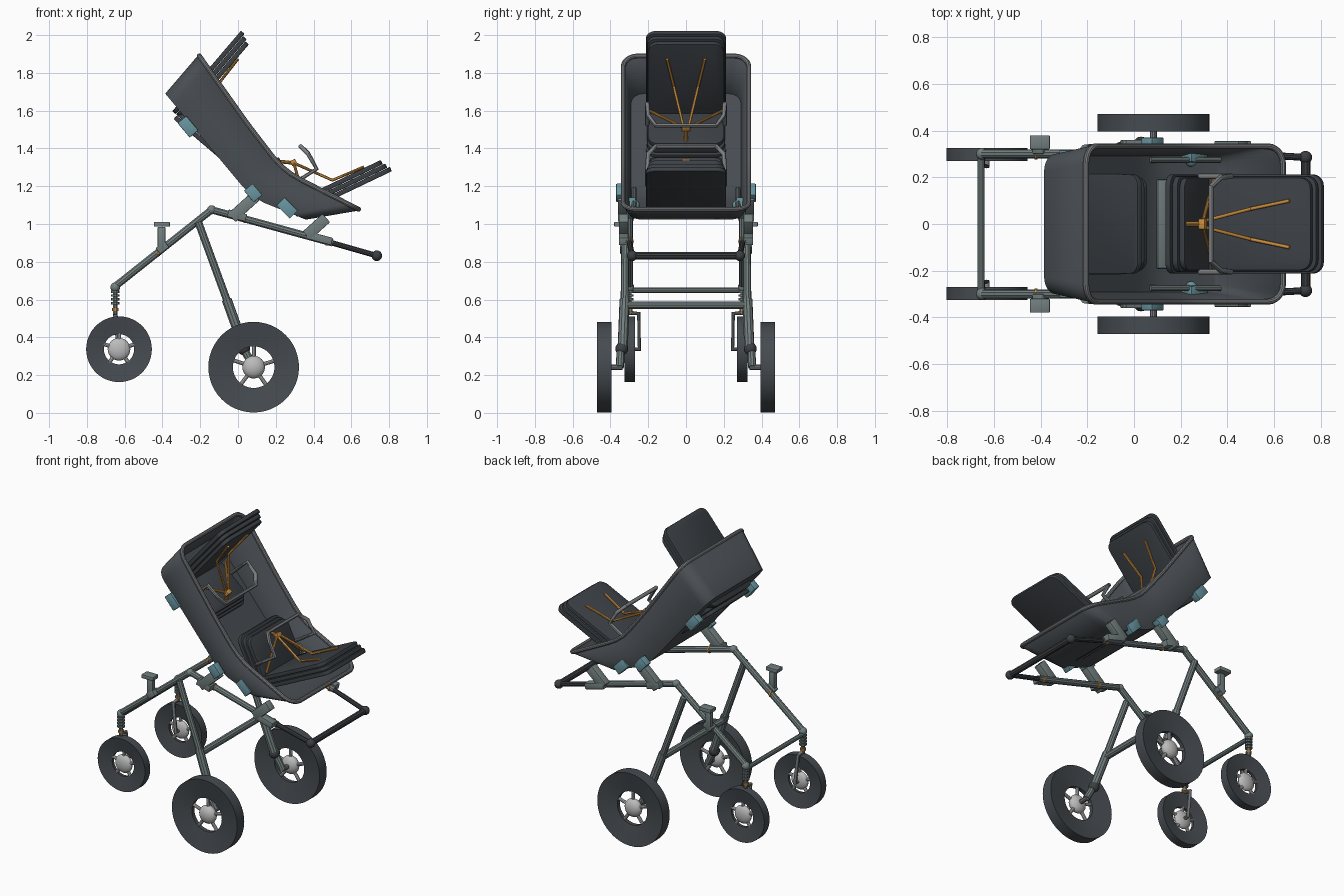
import bpy, bmesh, math
from mathutils import Vector, Matrix

if bpy.data.objects.get("Cube"):
    bpy.data.objects.remove(bpy.data.objects["Cube"], do_unlink=True)


def material(name, r, g, b):
    m = bpy.data.materials.new(name)
    m.use_nodes = True
    m.diffuse_color = (r, g, b, 1)
    m.node_tree.nodes["Principled BSDF"].inputs["Base Color"].default_value = (r, g, b, 1)
    return m


SHELL = material("shell charcoal", 0.065, 0.075, 0.085)
CLOTH = material("cushion dark grey", 0.045, 0.052, 0.06)
RUBBER = material("tyre dark slate", 0.06, 0.07, 0.08)
FRAME = material("frame grey green", 0.17, 0.21, 0.21)
TRIM = material("trim grey", 0.2, 0.21, 0.22)
GRIP = material("grip black", 0.045, 0.05, 0.055)
STRAP = material("strap orange", 0.6, 0.27, 0.05)
TEAL = material("clip teal", 0.14, 0.3, 0.35)
METAL = material("hub silver", 0.5, 0.5, 0.5)


def finish(name, me, mat, matrix=None):
    me.materials.clear()
    me.materials.append(mat)
    if matrix:
        me.transform(matrix)
    me.shade_smooth()
    me.set_sharp_from_angle(angle=math.radians(35))
    ob = bpy.data.objects.new(name, me)
    bpy.context.collection.objects.link(ob)
    return ob


def from_bmesh(name, bm, mat, matrix=None):
    bmesh.ops.recalc_face_normals(bm, faces=bm.faces[:])
    me = bpy.data.meshes.new(name)
    bm.to_mesh(me)
    bm.free()
    return finish(name, me, mat, matrix)


def tube(name, pts, r, mat, cyclic=False):
    cu = bpy.data.curves.new(name, "CURVE")
    cu.dimensions = "3D"
    cu.bevel_depth, cu.bevel_resolution, cu.use_fill_caps = r, 3, True
    sp = cu.splines.new("POLY")
    sp.points.add(len(pts) - 1)
    for p, co in zip(sp.points, pts):
        p.co = (*co, 1)
    sp.use_cyclic_u = cyclic
    tmp = bpy.data.objects.new(name + " path", cu)
    me = bpy.data.meshes.new_from_object(tmp)
    bpy.data.objects.remove(tmp)
    return finish(name, me, mat)


def slab(name, size, mat, matrix, corner=0.0, soft=0.004):
    """Box with rounded plan corners and softened edges."""
    bm = bmesh.new()
    bmesh.ops.create_cube(bm, size=1, matrix=Matrix.Diagonal((*size, 1)))
    if corner:
        upright = [e for e in bm.edges if abs(e.verts[0].co.z - e.verts[1].co.z) > size[2] / 2]
        bmesh.ops.bevel(bm, geom=upright, offset=corner, segments=5, profile=0.5, affect="EDGES")
    rims = [e for e in bm.edges if e.calc_face_angle(0) > 0.8]
    bmesh.ops.bevel(bm, geom=rims, offset=soft, segments=2, profile=0.5, affect="EDGES")
    return from_bmesh(name, bm, mat, matrix)


def box(name, x, y, z, size, mat, tilt=0):
    rot = Matrix.Rotation(-math.radians(tilt), 4, "Y")
    return slab(name, size, mat, Matrix.Translation((x, y, z)) @ rot)


def ball(name, pos, r, mat, flat=1.0):
    bm = bmesh.new()
    bmesh.ops.create_uvsphere(bm, u_segments=20, v_segments=12, radius=r)
    return from_bmesh(name, bm, mat, Matrix.Translation(pos) @ Matrix.Diagonal((1, flat, 1, 1)))


def lathe(name, profile, mat, pos):
    """Closed (radius, y) profile turned about the y axis."""
    bm = bmesh.new()
    vs = [bm.verts.new((r, y, 0)) for r, y in profile]
    es = [bm.edges.new((vs[i - 1], vs[i])) for i in range(len(vs))]
    bmesh.ops.spin(bm, geom=vs + es, cent=(0, 0, 0), axis=(0, 1, 0), angle=math.tau, steps=48)
    bmesh.ops.remove_doubles(bm, verts=bm.verts[:], dist=0.0001)
    return from_bmesh(name, bm, mat, Matrix.Translation(pos))


# Carry tub: bent floor lofted to a bent rim
def along(path, t):
    pts = [Vector((x, 0, z)) for x, z in path]
    spans = [(b - a).length for a, b in zip(pts, pts[1:])]
    d = t * sum(spans)
    for a, b, s in zip(pts, pts[1:], spans):
        if d <= s + 1e-6:
            return a.lerp(b, d / s)
        d -= s
    return pts[-1]


def outline(path, half, r):
    length = sum(math.dist(a, b) for a, b in zip(path, path[1:]))
    arc = [(r * (1 - math.cos(k * math.pi / 12)) / length,
            half - r * (1 - math.sin(k * math.pi / 12))) for k in range(7)]
    s0 = arc[-1][0]
    middle = [(s0 + (1 - 2 * s0) * k / 16, half) for k in range(1, 16)]
    stations = arc + middle + [(1 - s, w) for s, w in reversed(arc)]
    return [(along(path, s), w) for s, w in stations]


floor_path = [(-0.378, 1.69), (0.03, 1.2), (0.07, 1.16), (0.12, 1.125), (0.36, 1.03)]
rim_path = [(-0.205, 1.89), (0.05, 1.53), (0.2, 1.335), (0.25, 1.285), (0.31, 1.245), (0.638, 1.078)]
floor_line, rim_line = outline(floor_path, 0.295, 0.07), outline(rim_path, 0.333, 0.075)


def ring(line):
    return [p + Vector((0, w, 0)) for p, w in line] + [p - Vector((0, w, 0)) for p, w in reversed(line)]


bm = bmesh.new()
low = [bm.verts.new(p) for p in ring(floor_line)]
high = [bm.verts.new(p) for p in ring(rim_line)]
n = len(low)
for i in range(n):
    j = (i + 1) % n
    bm.faces.new((low[i], low[j], high[j], high[i]))
for i in range(n // 2 - 1):
    bm.faces.new((low[i], low[i + 1], low[n - 2 - i], low[n - 1 - i]))
tub = from_bmesh("carry_tub", bm, SHELL)
wall = tub.modifiers.new("wall", "SOLIDIFY")
wall.thickness, wall.offset = 0.014, 0
tube("tub_rim", ring(rim_line), 0.013, TRIM, cyclic=True)
box("tub_floor_plate", 0.13, 0, 1.145, (0.07, 0.38, 0.02), FRAME, -22)


# Two facing seats sharing one layout
def seat(tag, x, z, angle, facing):
    t = math.radians(angle)
    up = Vector((math.cos(t), 0, math.sin(t)))
    fwd = Vector((-up.z, 0, up.x)) * facing
    side = fwd.cross(up)
    m = Matrix((up, side, fwd)).transposed().to_4x4()
    m.translation = (x, 0, z)
    turn = Matrix.Rotation(math.pi / 2, 4, "Y")

    def at(a, y, b):
        return m @ Vector((a, y, b))

    for k in range(3):
        off, shrink = -0.02 + 0.027 * k, 0.014 * k
        slab(f"{tag}_backrest_layer_{k + 1}", (0.56 - shrink, 0.425 - shrink, 0.025), CLOTH,
             m @ Matrix.Translation((0.275 - shrink / 2, 0, off)), 0.05)
        slab(f"{tag}_cushion_layer_{k + 1}", (0.32 - shrink, 0.425 - shrink, 0.025), CLOTH,
             m @ Matrix.Translation((off, 0, 0.16 - shrink / 2)) @ turn, 0.05)
    # Harness
    for s in (-1, 1):
        tube(f"{tag}_shoulder_strap_{s}", [at(0.43, 0.1 * s, 0.052), at(0.25, 0.065 * s, 0.06),
             at(0.105, 0.012 * s, 0.23)], 0.008, STRAP)
        tube(f"{tag}_lap_strap_{s}", [at(0.075, 0.19 * s, 0.06), at(0.105, 0.012 * s, 0.23)], 0.008, STRAP)
    tube(f"{tag}_crotch_strap", [at(0.04, 0, 0.27), at(0.105, 0, 0.23)], 0.01, STRAP)
    slab(f"{tag}_buckle", (0.03, 0.045, 0.03), STRAP, m @ Matrix.Translation((0.105, 0, 0.233)))
    # Bumper bar
    half = [(0.04, 0.205, 0.13), (0.2, 0.205, 0.15), (0.195, 0.2, 0.24), (0.175, 0.16, 0.295)]
    tube(f"{tag}_bumper_bar", [at(*p) for p in half] + [at(a, -y, b) for a, y, b in reversed(half)],
         0.012, TRIM)


seat("upper_seat", -0.32, 1.58, 49.5, -1)
seat("lower_seat", 0.30, 1.07, 25.5, 1)


# Wheels with open spoked centres
def wheel(tag, x, y, z, r, width, hole):
    h = width / 2
    lathe(f"{tag}_tyre", [(r, -h), (r, h), (hole, h * 0.35), (hole, -h * 0.35)], RUBBER, (x, y, z))
    ball(f"{tag}_hub", (x, y, z), 0.06, METAL, flat=h / 0.06)
    for k in range(5):
        a = math.tau * k / 5 + 0.3
        c, s = math.cos(a), math.sin(a)
        tube(f"{tag}_spoke_{k + 1}", [(x + c * 0.045, y, z + s * 0.045),
             (x + c * (hole + 0.01), y, z + s * (hole + 0.01))], 0.011, METAL)


for s, tag in ((-1, "front"), (1, "back")):
    y = 0.3 * s
    wheel(f"{tag}_big_wheel", 0.083, 0.433 * s, 0.242, 0.24, 0.075, 0.11)
    wheel(f"{tag}_small_wheel", -0.63, 0.298 * s, 0.337, 0.174, 0.055, 0.08)

    # Side frame
    tube(f"{tag}_long_leg", [(-0.65, y, 0.67), (-0.14, y, 1.075)], 0.02, FRAME)
    tube(f"{tag}_push_rail", [(-0.14, y, 1.075), (0.5, y, 0.9)], 0.02, FRAME)
    tube(f"{tag}_push_rail_grip", [(0.48, y, 0.905), (0.735, 0.285 * s, 0.832)], 0.015, GRIP)
    ball(f"{tag}_handle_joint", (0.735, 0.285 * s, 0.832), 0.028, GRIP)
    ball(f"{tag}_frame_joint", (-0.14, y, 1.075), 0.024, FRAME)
    tube(f"{tag}_rear_leg", [(-0.21, 0.32 * s, 1.01), (-0.06, 0.325 * s, 0.6)], 0.021, FRAME)
    tube(f"{tag}_rear_leg_end", [(-0.06, 0.325 * s, 0.6), (0.03, 0.335 * s, 0.35)], 0.027, FRAME)
    ball(f"{tag}_rear_joint", (0.03, 0.34 * s, 0.34), 0.034, GRIP)
    tube(f"{tag}_rear_arm", [(0.03, 0.345 * s, 0.34), (0.083, 0.35 * s, 0.242)], 0.022, FRAME)
    tube(f"{tag}_rear_axle", [(0.083, 0.335 * s, 0.242), (0.083, 0.43 * s, 0.242)], 0.015, TRIM)

    # Sprung caster
    ball(f"{tag}_caster_joint", (-0.65, y, 0.665), 0.026, FRAME)
    tube(f"{tag}_caster_post", [(-0.65, y, 0.67), (-0.65, y, 0.52)], 0.013, TRIM)
    for k in range(4):
        z = 0.575 + 0.02 * k
        tube(f"{tag}_spring_coil_{k + 1}", [(-0.65, y, z), (-0.65, y, z + 0.012)], 0.023, FRAME)
    tube(f"{tag}_caster_collar", [(-0.65, y, 0.54), (-0.65, y, 0.555)], 0.018, STRAP)
    tube(f"{tag}_caster_fork", [(-0.65, y, 0.53), (-0.65, 0.25 * s, 0.525), (-0.63, 0.247 * s, 0.337),
         (-0.63, y, 0.337)], 0.012, TRIM)

    # Cup bracket on the long leg
    box(f"{tag}_cup_post", -0.405, 0.335 * s, 0.92, (0.04, 0.03, 0.13), FRAME)
    box(f"{tag}_cup_plate", -0.403, 0.35 * s, 0.998, (0.085, 0.06, 0.025), FRAME)
    box(f"{tag}_cup_foot", -0.4, 0.325 * s, 0.875, (0.06, 0.05, 0.04), FRAME, 38)

    # Tub mounts and clips
    box(f"{tag}_upper_mount", 0.03, 0.335 * s, 1.09, (0.17, 0.05, 0.06), FRAME, 42)
    box(f"{tag}_upper_mount_base", -0.005, 0.335 * s, 1.045, (0.1, 0.05, 0.04), FRAME, -15)
    box(f"{tag}_lower_mount", 0.415, 0.33 * s, 0.985, (0.14, 0.05, 0.06), FRAME, 42)
    box(f"{tag}_lower_mount_base", 0.43, 0.33 * s, 0.925, (0.14, 0.05, 0.04), FRAME, -15)
    box(f"{tag}_upper_clip", -0.265, 0.292 * s, 1.515, (0.1, 0.05, 0.06), TEAL, -50)
    box(f"{tag}_middle_clip", 0.08, 0.345 * s, 1.165, (0.08, 0.05, 0.06), TEAL, -50)
    box(f"{tag}_lower_clip", 0.26, 0.292 * s, 1.085, (0.1, 0.05, 0.06), TEAL, -45)
    ball(f"{tag}_floor_button", (0.245, 0.27 * s, 1.1), 0.025, TEAL)
    tube(f"{tag}_floor_rail", [(0.07, 0.275 * s, 1.185), (0.37, 0.275 * s, 1.07)], 0.013, FRAME)
    for k, (x, z) in enumerate(((-0.42, 0.853), (0.035, 1.027), (0.47, 0.908))):
        tube(f"{tag}_locking_sleeve_{k + 1}", [(x - 0.006, y, z), (x + 0.006, y, z)], 0.024, STRAP)

# Cross bars
for name, x, z, half, r, mat in (("caster_cross_bar", -0.655, 0.65, 0.29, 0.015, FRAME),
                                 ("rear_cross_bar", -0.05, 0.57, 0.325, 0.022, FRAME),
                                 ("push_handle", 0.735, 0.832, 0.285, 0.02, GRIP)):
    tube(name, [(x, -half, z), (x, half, z)], r, mat)
